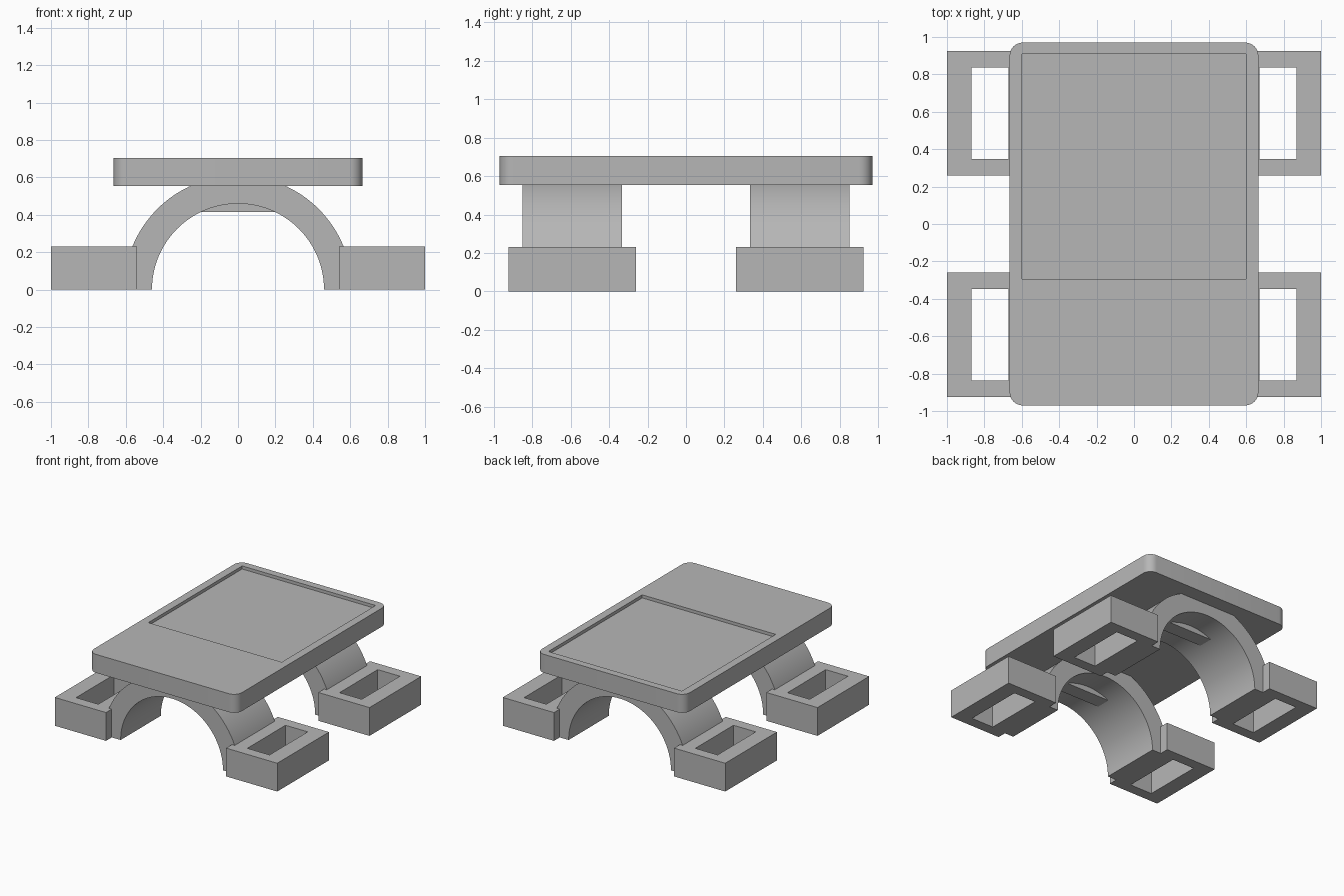
import bpy
import bmesh
from math import sin, cos, pi, radians
from mathutils import Matrix

cube = bpy.data.objects.get("Cube")
if cube:
    bpy.data.objects.remove(cube, do_unlink=True)

grey = bpy.data.materials.new("plain grey")
grey.use_nodes = True
colour = (0.47, 0.47, 0.47, 1)
grey.diffuse_color = colour
grey.node_tree.nodes["Principled BSDF"].inputs["Base Color"].default_value = colour


def finish(name, bm, smooth=False):
    bmesh.ops.recalc_face_normals(bm, faces=bm.faces[:])
    mesh = bpy.data.meshes.new(name)
    bm.to_mesh(mesh)
    bm.free()
    mesh.materials.append(grey)
    obj = bpy.data.objects.new(name, mesh)
    bpy.context.collection.objects.link(obj)
    bpy.ops.object.select_all(action="DESELECT")
    obj.select_set(True)
    bpy.context.view_layer.objects.active = obj
    if smooth:
        bpy.ops.object.shade_smooth_by_angle(angle=radians(30))
    return obj


def box(name, x0, x1, y0, y1, z0, z1):
    bm = bmesh.new()
    bmesh.ops.create_cube(bm, size=1)
    bm.transform(Matrix.Translation(((x0 + x1) / 2, (y0 + y1) / 2, (z0 + z1) / 2))
                 @ Matrix.Diagonal((x1 - x0, y1 - y0, z1 - z0, 1)))
    return finish(name, bm)


def cut(target, cutter):
    mod = target.modifiers.new("cut", "BOOLEAN")
    mod.operation = "DIFFERENCE"
    mod.solver = "EXACT"
    mod.object = cutter
    bpy.context.view_layer.objects.active = target
    bpy.ops.object.modifier_apply(modifier=mod.name)
    bpy.data.objects.remove(cutter, do_unlink=True)


def extrude(bm, faces, vec):
    new = bmesh.ops.extrude_face_region(bm, geom=faces)["geom"]
    bmesh.ops.translate(bm, verts=[v for v in new if isinstance(v, bmesh.types.BMVert)], vec=vec)


# Tray: rounded slab with a shallow rectangular recess
HALF_X, HALF_Y, RADIUS, STEPS = 0.665, 0.97, 0.07, 8
bm = bmesh.new()
outline = []
for k, (sx, sy) in enumerate(((1, 1), (-1, 1), (-1, -1), (1, -1))):
    for i in range(STEPS + 1):
        a = (k + i / STEPS) * pi / 2
        outline.append(bm.verts.new((sx * (HALF_X - RADIUS) + RADIUS * cos(a),
                                     sy * (HALF_Y - RADIUS) + RADIUS * sin(a), 0.555)))
extrude(bm, [bm.faces.new(outline)], (0, 0, 0.15))
tray = finish("tray", bm)
cut(tray, box("recess_cutter", -0.6, 0.6, -0.295, 0.91, 0.68, 0.8))
bpy.ops.object.select_all(action="DESELECT")
tray.select_set(True)
bpy.ops.object.shade_smooth_by_angle(angle=radians(30))

# Arches, each with a flat rib under its crown, and slotted feet
INNER, OUTER, SEGMENTS = 0.46, 0.61, 64
for side, label in ((-1, "front"), (1, "back")):
    mid = side * 0.592
    bm = bmesh.new()
    rows = [[bm.verts.new((r * cos(pi * i / SEGMENTS), mid - 0.258, r * sin(pi * i / SEGMENTS)))
             for r in (INNER, OUTER)] for i in range(SEGMENTS + 1)]
    faces = [bm.faces.new((a[0], a[1], b[1], b[0])) for a, b in zip(rows, rows[1:])]
    extrude(bm, faces, (0, 0.516, 0))
    finish(label + "_arch", bm, smooth=True)

    box(label + "_arch_rib", -0.22, 0.22, mid - 0.06, mid + 0.06, 0.415, 0.5)

    for sx, hand in ((1, "left"), (-1, "right")):
        cx = sx * 0.77
        foot = box(f"{label}_{hand}_foot", cx - 0.23, cx + 0.23, mid - 0.332, mid + 0.332, 0, 0.23)
        cut(foot, box("slot_cutter", cx - 0.1, cx + 0.1, mid - 0.245, mid + 0.245, -0.1, 0.4))
